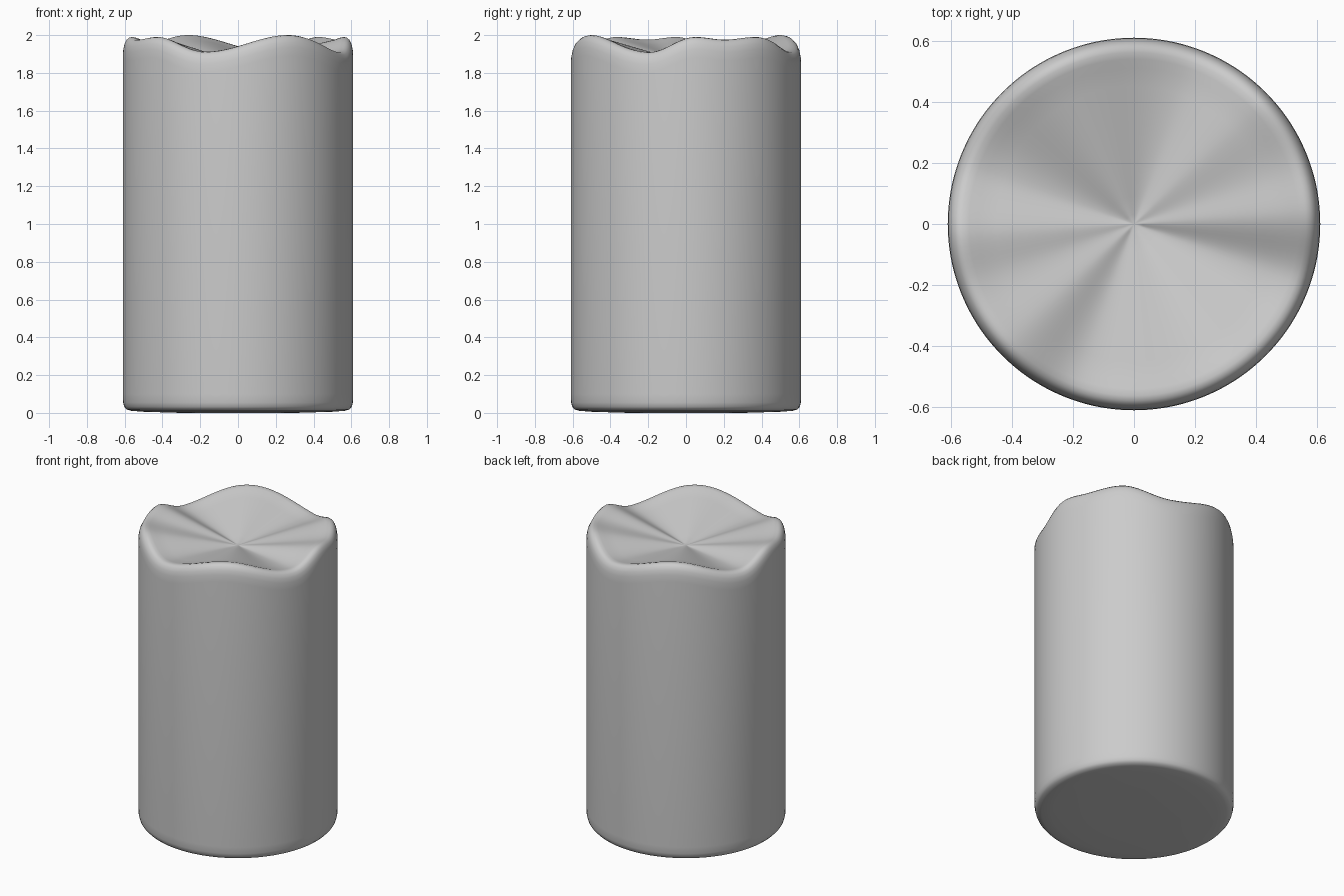
import bpy, bmesh, math

if "Cube" in bpy.data.objects:
    bpy.data.objects.remove(bpy.data.objects["Cube"])

SEG = 144
CENTRE_Z = 1.86
# rim height keys (degrees, z); the pattern repeats every half turn
KEYS = [(5, 1.99), (21, 1.976), (41, 1.99), (72, 1.912), (118, 2.0), (160, 1.91), (185, 1.99)]


def rim(deg):
    a = (deg - 5) % 180 + 5
    for (a0, z0), (a1, z1) in zip(KEYS, KEYS[1:]):
        if a <= a1:
            t = (1 - math.cos(math.pi * (a - a0) / (a1 - a0))) / 2
            return z0 + (z1 - z0) * t


def profile(deg):
    """Radius and height pairs from bottom to top at one angle."""
    h = rim(deg)
    pts = [(0.3, 0.0), (0.5, 0.006), (0.565, 0.011), (0.59, 0.018), (0.602, 0.032),
           (0.608, 0.055), (0.61, 0.1), (0.61, 1.0), (0.61, h - 0.11)]
    # rounded lip
    pts += [(0.608, h - 0.065), (0.602, h - 0.036), (0.592, h - 0.015), (0.578, h - 0.003), (0.562, h)]
    # hollow sloping to the middle
    for r in (0.54, 0.51, 0.45, 0.36, 0.27, 0.18, 0.09, 0.03):
        pts.append((r, CENTRE_Z + (h - CENTRE_Z) * r / 0.56 - 0.004 * (r < 0.53)))
    return pts


# candle body
bm = bmesh.new()
cols = []
for i in range(SEG):
    deg = 360 * i / SEG
    c, s = math.cos(math.radians(deg)), math.sin(math.radians(deg))
    cols.append([bm.verts.new((r * c, r * s, z)) for r, z in profile(deg)])
bottom = bm.verts.new((0, 0, 0))
top = bm.verts.new((0, 0, CENTRE_Z))
for i in range(SEG):
    a, b = cols[i], cols[(i + 1) % SEG]
    bm.faces.new((bottom, b[0], a[0]))
    for j in range(len(a) - 1):
        bm.faces.new((a[j], b[j], b[j + 1], a[j + 1]))
    bm.faces.new((a[-1], b[-1], top))
for f in bm.faces:
    f.smooth = True
mesh = bpy.data.meshes.new("candle_body")
bm.to_mesh(mesh)
bm.free()
body = bpy.data.objects.new("candle_body", mesh)
bpy.context.collection.objects.link(body)
